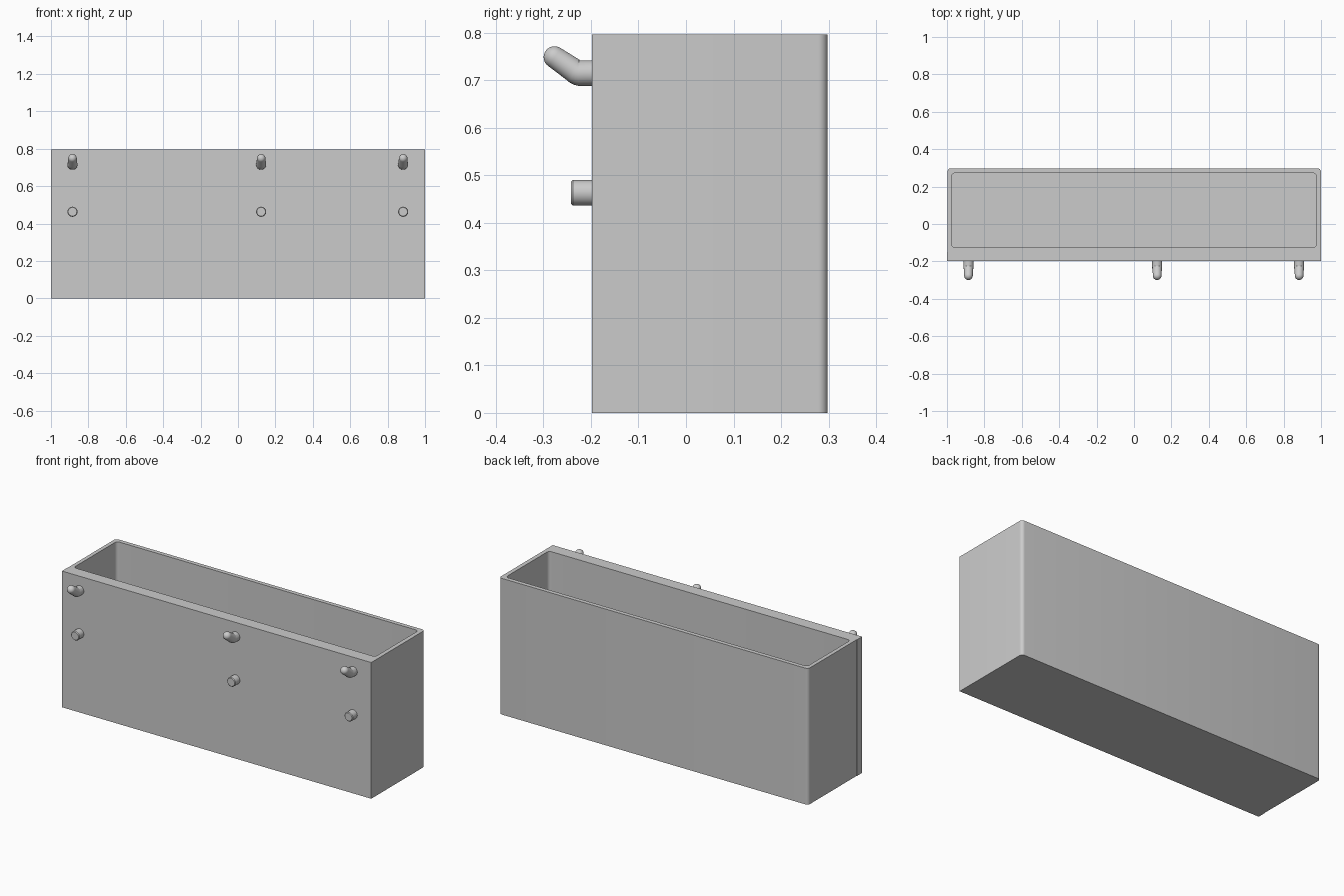
import bpy, bmesh
from math import sin, cos, pi, radians

if "Cube" in bpy.data.objects:
    bpy.data.objects.remove(bpy.data.objects["Cube"])

HEIGHT, FLOOR = 0.796, 0.025
FRONT, BACK = -0.198, 0.298


def finish(bm, name):
    bmesh.ops.recalc_face_normals(bm, faces=bm.faces)
    mesh = bpy.data.meshes.new(name)
    bm.to_mesh(mesh)
    bm.free()
    obj = bpy.data.objects.new(name, mesh)
    bpy.context.collection.objects.link(obj)
    bpy.ops.object.select_all(action='DESELECT')
    obj.select_set(True)
    bpy.context.view_layer.objects.active = obj
    bpy.ops.object.shade_smooth_by_angle(angle=radians(35))
    return obj


def arc(cx, cy, r, start, steps=6):
    """Quarter-circle corner, counter-clockwise from start degrees."""
    angles = [radians(start + 90 * i / steps) for i in range(steps + 1)]
    return [(cx + r * cos(a), cy + r * sin(a)) for a in angles]


def add_wall(bm, outline, z0, z1):
    low = [bm.verts.new((x, y, z0)) for x, y in outline]
    top = [bm.verts.new((x, y, z1)) for x, y in outline]
    n = len(low)
    for i in range(n):
        j = (i + 1) % n
        bm.faces.new((low[i], low[j], top[j], top[i]))
    bm.faces.new(low)
    return [bm.edges.get((top[i], top[(i + 1) % n])) for i in range(n)]


def tube(name, x, rings, sides=32):
    """Loft circles given as (y, z, tilt in degrees, radius)."""
    bm = bmesh.new()
    loops = []
    for y, z, tilt, r in rings:
        t = radians(tilt)
        loops.append([bm.verts.new((x + r * cos(a),
                                    y + r * sin(a) * sin(t),
                                    z + r * sin(a) * cos(t)))
                      for a in (2 * pi * i / sides for i in range(sides))])
    for a, b in zip(loops, loops[1:]):
        for i in range(sides):
            j = (i + 1) % sides
            bm.faces.new((a[i], a[j], b[j], b[i]))
    bm.faces.new(loops[0])
    bm.faces.new(loops[-1])
    return finish(bm, name)


# Open bin: thick mounting wall in front, small seam step on the left side
R = 0.02
outer = ([(-0.998, -0.15), (-1, -0.15), (-1, FRONT), (1, FRONT)]
         + arc(1 - R, BACK - R, R, 0) + arc(-0.998 + R, BACK - R, R, 90))
inner = (arc(-0.975 + R, -0.126 + R, R, 180) + arc(0.975 - R, -0.126 + R, R, 270)
         + arc(0.975 - R, 0.273 - R, R, 0) + arc(-0.975 + R, 0.273 - R, R, 90))
bm = bmesh.new()
rim = add_wall(bm, outer, 0, HEIGHT) + add_wall(bm, inner, FLOOR, HEIGHT)
bmesh.ops.triangle_fill(bm, edges=rim, use_beauty=True)
finish(bm, "bin")

# Straight lower pins with a chamfered tip
pin = [(FRONT + 0.004, 0.463, 0, 0.027), (-0.238, 0.463, 0, 0.027),
       (-0.242, 0.463, 0, 0.023)]

# Upper hooks: stub, bent elbow, slimmer raised arm with a round tip
tilt, tip_r = 34, 0.023
t = radians(tilt)
ty, tz = -0.2765, 0.7485
hook = [(FRONT + 0.004, 0.715, 0, 0.027), (-0.226, 0.715, 0, 0.027),
        (-0.230, 0.7165, 12, 0.0265), (-0.235, 0.7195, 24, 0.026),
        (-0.240, 0.7235, tilt, 0.025)]
for i in range(8):
    a = i * pi / 2 / 7.3
    d = tip_r * sin(a)
    hook.append((ty - d * cos(t), tz + d * sin(t), tilt, tip_r * cos(a)))

for side, x in (("left", -0.885), ("middle", 0.124), ("right", 0.883)):
    tube(side + "_pin", x, pin)
    tube(side + "_hook", x, hook)
